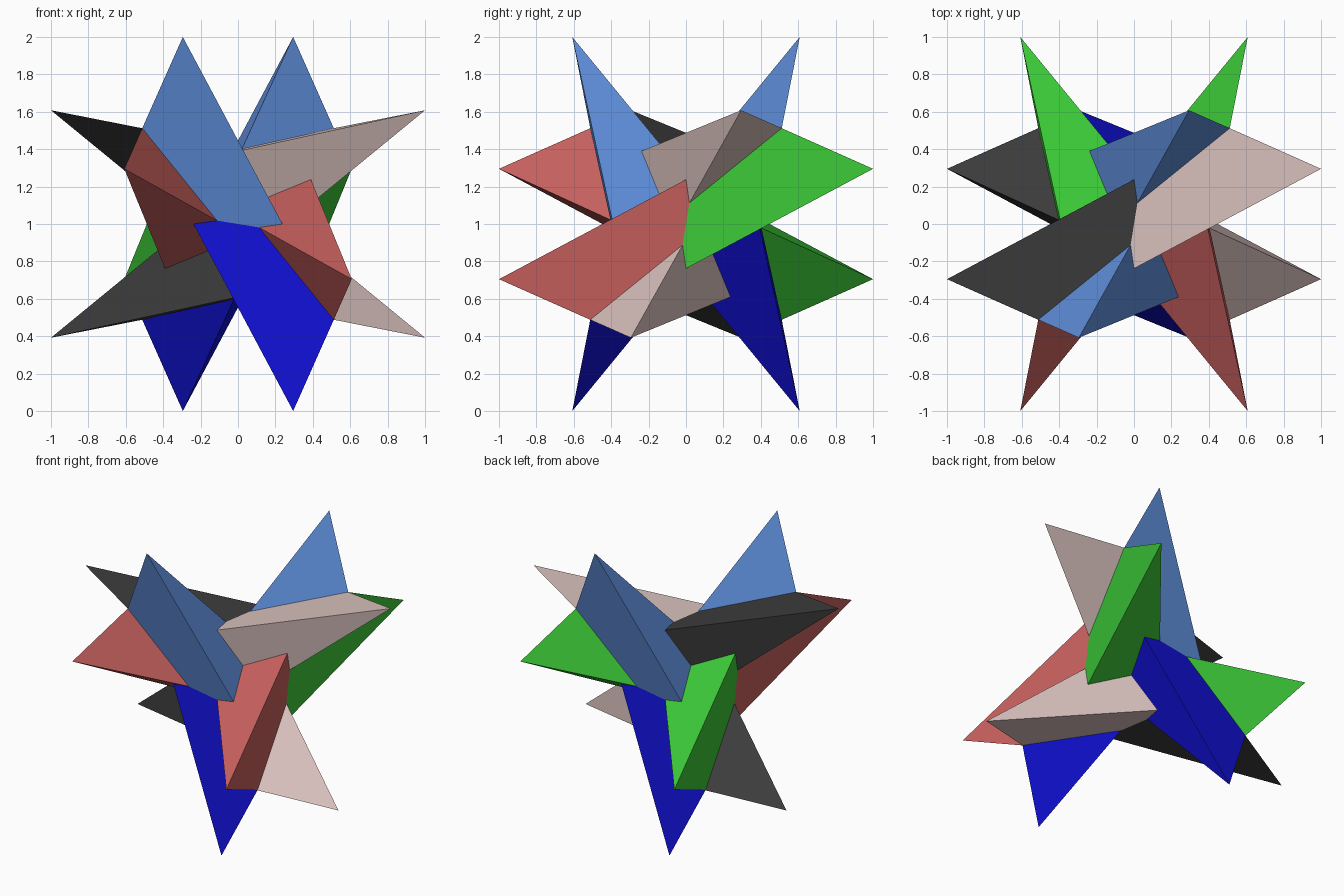
import bpy, bmesh
from mathutils import Vector, Matrix

if "Cube" in bpy.data.objects:
    bpy.data.objects.remove(bpy.data.objects["Cube"])

# Corner points of one star arm, measured from the centre of the star
TIP = (0.295, 0.608, 1.0)
SHOULDER = (0.512, 0.512, 0.512)
SIDE_1 = (0.112, 0.395, 0.018)
SIDE_2 = (-0.112, 0.395, -0.018)
HEEL = (-0.238, 0.39, 0.0)
PIT = (-0.1315, 0.1315, 0.1315)
NOTCH = (0.0, 0.238, 0.39)
RIDGE_END = (0.018, 0.112, 0.395)

# Outer faces of the arm, and the seam it shares with its neighbours
OUTER = [
    (TIP, SHOULDER, SIDE_1, SIDE_2, HEEL),
    (TIP, HEEL, PIT, NOTCH, RIDGE_END),
    (TIP, RIDGE_END, SHOULDER),
]
SEAM = [SHOULDER, SIDE_1, SIDE_2, HEEL, PIT, NOTCH, RIDGE_END]
CENTRE = Vector((0, 0, 1))

HALF_TURN = Matrix.Diagonal((-1, -1, 1))
FLIP = Matrix.Diagonal((1, -1, -1))
CYCLE = Matrix(((0, 0, 1), (1, 0, 0), (0, 1, 0)))
KEEP = Matrix.Identity(3)


def linear(c):
    c /= 255
    return c / 12.92 if c <= 0.04045 else ((c + 0.055) / 1.055) ** 2.4


def make_material(name, rgb):
    mat = bpy.data.materials.new(name)
    mat.diffuse_color = (*[linear(c) for c in rgb], 1)
    mat.use_nodes = True
    mat.node_tree.nodes["Principled BSDF"].inputs["Base Color"].default_value = mat.diffuse_color
    return mat


def add_arm(bm, rot):
    """One pointed arm: outer faces plus inner contact faces to the centre."""
    verts = {p: bm.verts.new(rot @ Vector(p) + CENTRE) for p in [TIP] + SEAM}
    core = bm.verts.new(CENTRE)
    for face in OUTER:
        bm.faces.new([verts[p] for p in face])
    for p, q in zip(SEAM, SEAM[1:] + SEAM[:1]):
        bm.faces.new((verts[q], verts[p], core))


def make_piece(name, rot, mat):
    """An interlocking piece with two arms related by a half turn."""
    bm = bmesh.new()
    add_arm(bm, rot)
    add_arm(bm, rot @ HALF_TURN)
    bmesh.ops.recalc_face_normals(bm, faces=bm.faces)
    mesh = bpy.data.meshes.new(name)
    bm.to_mesh(mesh)
    bm.free()
    mesh.materials.append(mat)
    bpy.context.collection.objects.link(bpy.data.objects.new(name, mesh))


# Six pieces, one for each axis direction
for name, rot, colour, rgb in [
    ("top_piece", KEEP, "light blue", (93, 140, 215)),
    ("bottom_piece", FLIP, "dark blue", (15, 15, 205)),
    ("right_piece", CYCLE, "pale pink", (215, 192, 188)),
    ("left_piece", CYCLE @ FLIP, "charcoal", (60, 60, 60)),
    ("back_piece", CYCLE @ CYCLE, "green", (60, 202, 56)),
    ("front_piece", CYCLE @ CYCLE @ FLIP, "red", (200, 97, 95)),
]:
    make_piece(name, rot, make_material(colour, rgb))
